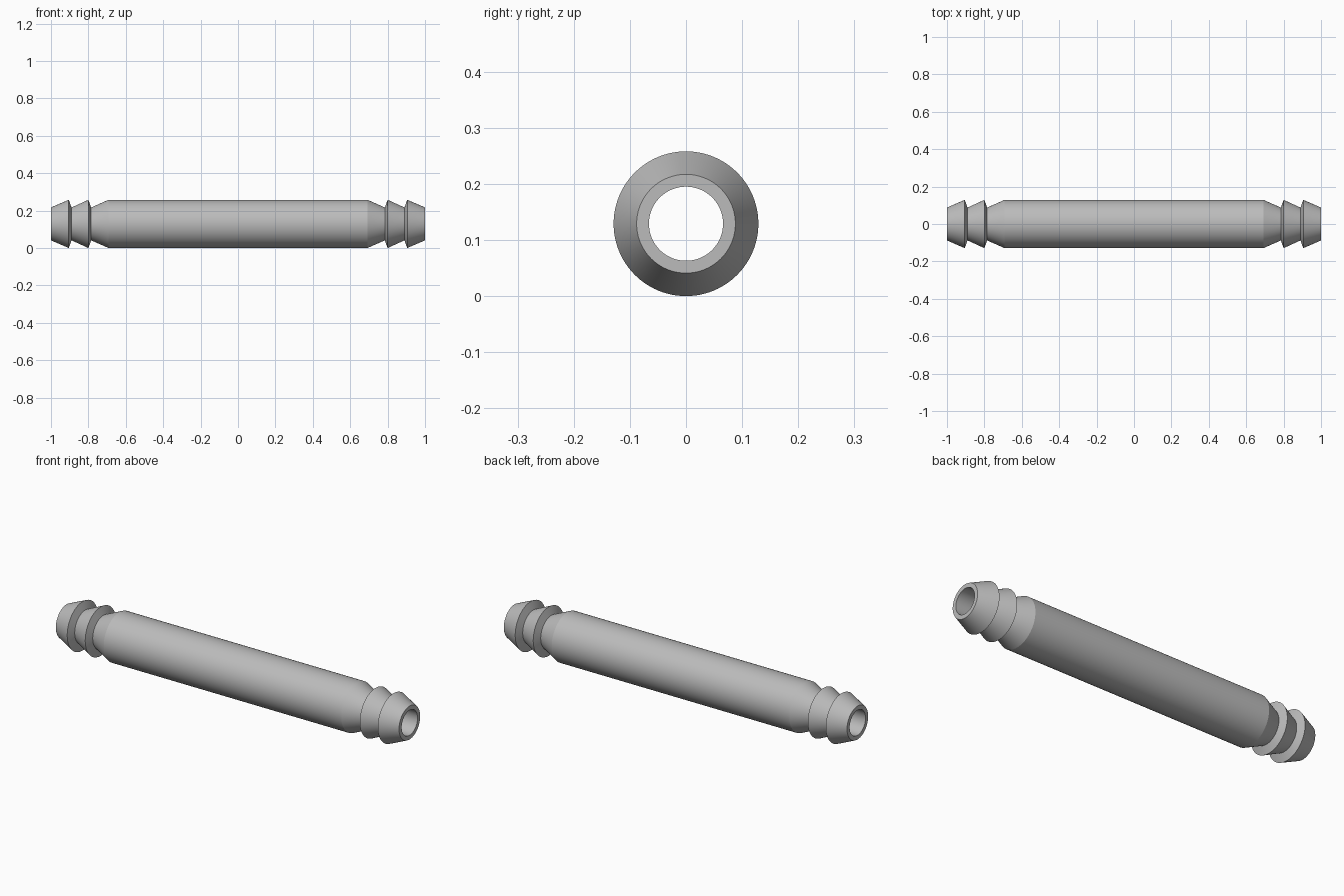
import bpy, bmesh, math

cube = bpy.data.objects.get("Cube")
if cube:
    bpy.data.objects.remove(cube, do_unlink=True)

SEGMENTS = 96
RADIUS, NECK, BORE = 0.129, 0.088, 0.066

grey = bpy.data.materials.new("plain grey")
grey.use_nodes = True
colour = (0.5, 0.5, 0.5, 1)
grey.diffuse_color = colour
grey.node_tree.nodes["Principled BSDF"].inputs["Base Color"].default_value = colour

# Half outline (x, radius): end face, two barbs, shoulder of the grip
half = [(1.0, BORE), (1.0, NECK), (0.905, RADIUS), (0.89, NECK),
        (0.80, RADIUS), (0.785, NECK), (0.692, RADIUS)]
# Mirrored to the other end; the closed loop also makes the through bore
outline = half + [(-x, r) for x, r in reversed(half)]

# Lathe the outline round the long axis
bm = bmesh.new()
rings = []
for x, r in outline:
    rings.append([bm.verts.new((x, r * math.cos(a), RADIUS + r * math.sin(a)))
                  for a in (math.tau * i / SEGMENTS for i in range(SEGMENTS))])
for k, ring in enumerate(rings):
    following = rings[(k + 1) % len(rings)]
    for i in range(SEGMENTS):
        j = (i + 1) % SEGMENTS
        bm.faces.new((ring[i], ring[j], following[j], following[i]))
bmesh.ops.recalc_face_normals(bm, faces=bm.faces)

mesh = bpy.data.meshes.new("barbed_hose_connector")
bm.to_mesh(mesh)
bm.free()
mesh.materials.append(grey)
connector = bpy.data.objects.new("barbed_hose_connector", mesh)
bpy.context.collection.objects.link(connector)

# Smooth round the tube, sharp at the barb edges
bpy.context.view_layer.objects.active = connector
connector.select_set(True)
bpy.ops.object.shade_smooth_by_angle(angle=math.radians(15))
